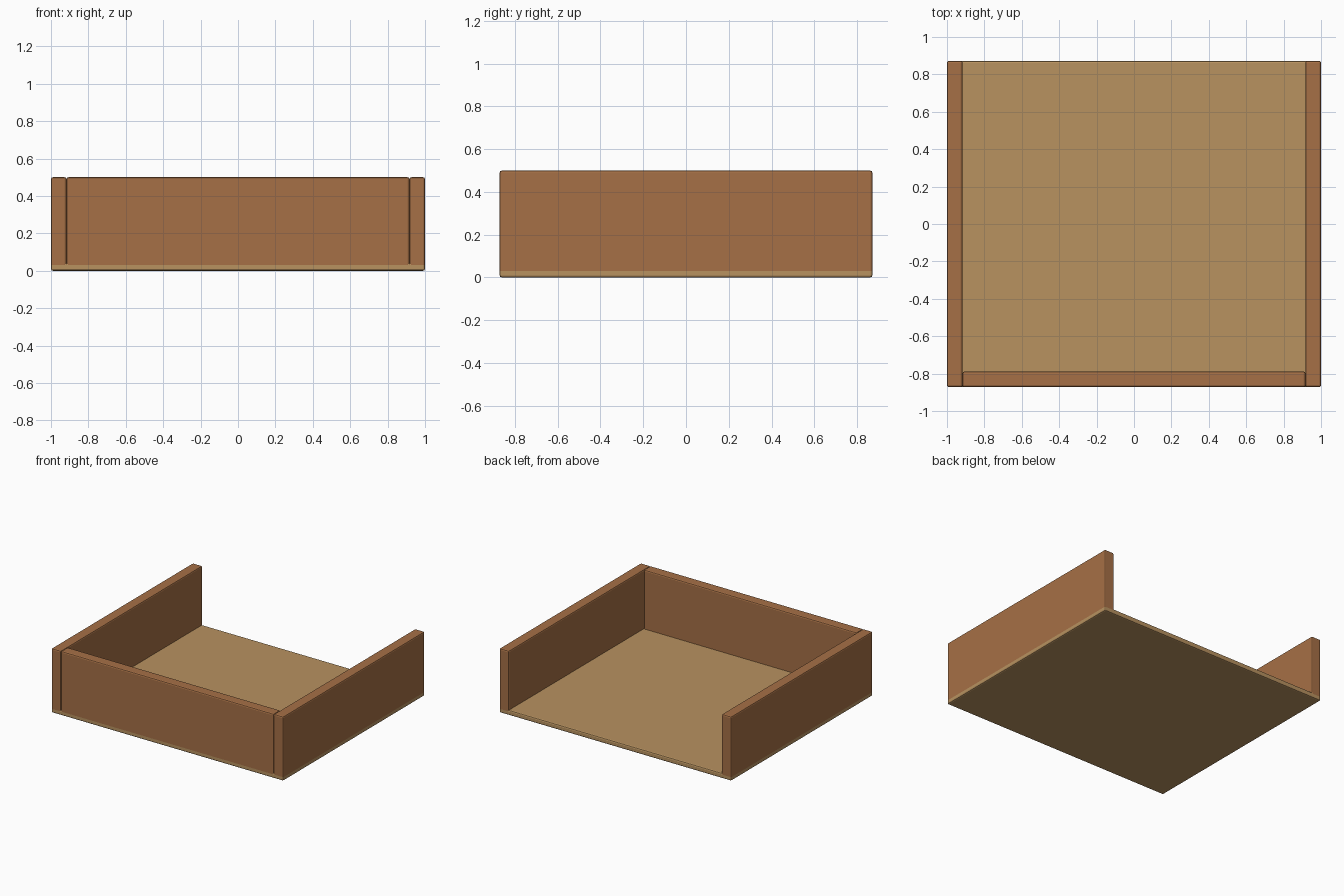
import bpy

if "Cube" in bpy.data.objects:
    bpy.data.objects.remove(bpy.data.objects["Cube"])


def material(name, colour):
    m = bpy.data.materials.new(name)
    m.diffuse_color = (*colour, 1)
    m.use_nodes = True
    m.node_tree.nodes["Principled BSDF"].inputs["Base Color"].default_value = m.diffuse_color
    return m


brown = material("brown wood", (0.38, 0.162, 0.061))
tan = material("tan wood", (0.479, 0.287, 0.117))


# Rounded board between two opposite corners
def board(name, low, high, mat):
    bpy.ops.mesh.primitive_cube_add(
        size=1, location=[(a + b) / 2 for a, b in zip(low, high)])
    ob = bpy.context.object
    ob.name = name
    ob.scale = [b - a for a, b in zip(low, high)]
    bpy.ops.object.transform_apply(location=False, rotation=False, scale=True)
    ob.data.materials.append(mat)
    bevel = ob.modifiers.new("soft edges", 'BEVEL')
    bevel.width = 0.01
    bevel.segments = 2
    return ob


DEPTH, WALL, TOP = 0.872, 0.083, 0.5

# Floor panel
board("base_panel", (-1, -DEPTH, 0), (1, DEPTH, 0.04), tan)

# Side walls, full depth
board("left_wall", (-1, -DEPTH, 0.02), (-1 + WALL, DEPTH, TOP), brown)
board("right_wall", (1 - WALL, -DEPTH, 0.02), (1, DEPTH, TOP), brown)

# Front wall fitted between the sides; the back stays open
board("front_wall", (-1 + WALL, -DEPTH, 0.02),
      (1 - WALL, -DEPTH + WALL, TOP), brown)
